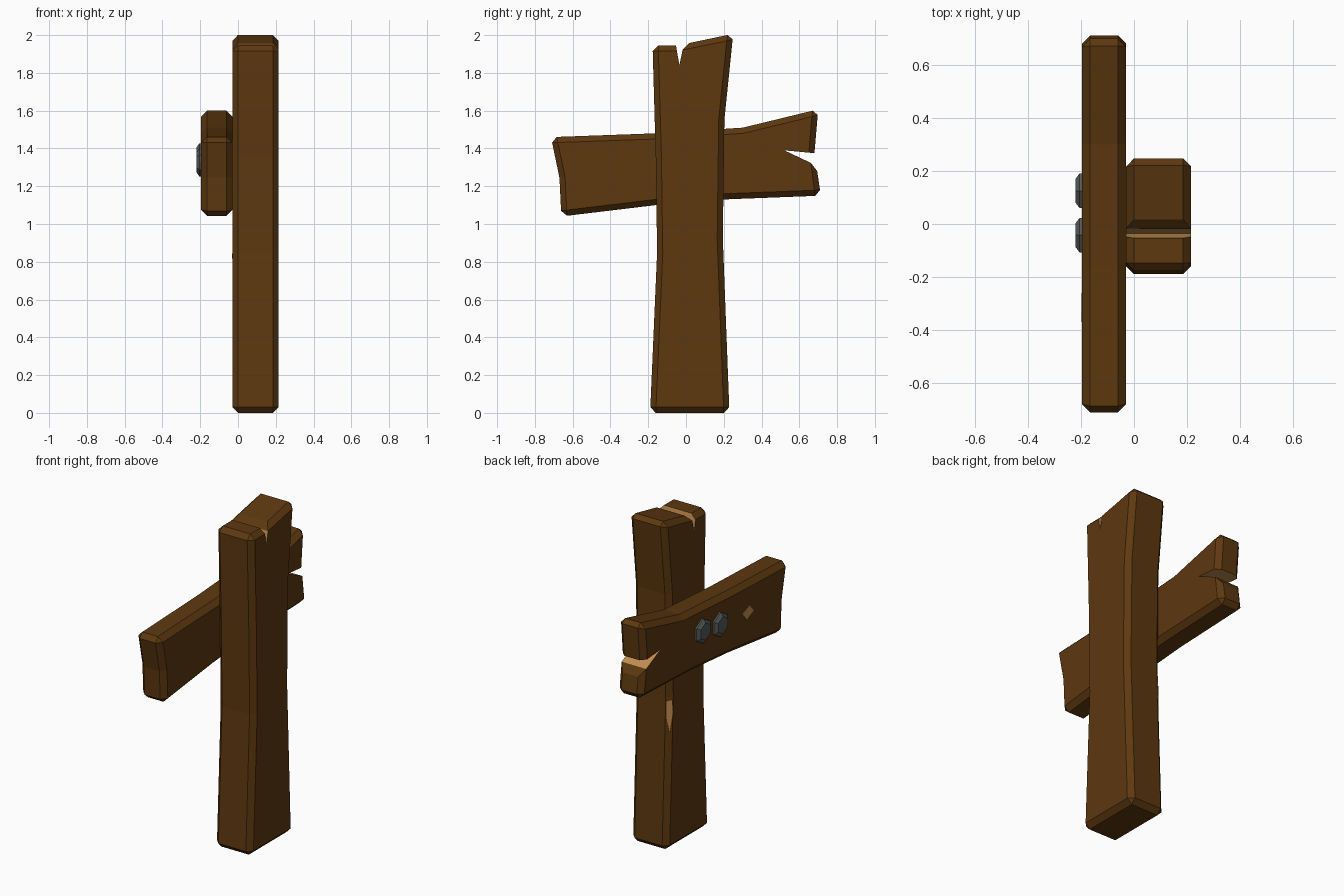
import bpy, bmesh, math
from mathutils import Vector, Matrix

if "Cube" in bpy.data.objects:
    bpy.data.objects.remove(bpy.data.objects["Cube"])


def material(name, rgb):
    m = bpy.data.materials.new(name)
    m.diffuse_color = (*rgb, 1)
    m.use_nodes = True
    m.node_tree.nodes["Principled BSDF"].inputs["Base Color"].default_value = m.diffuse_color
    return m


WOOD = material("dark_wood", (0.11, 0.04, 0.005))
RAW = material("raw_split_wood", (0.54, 0.27, 0.08))
IRON = material("grey_iron", (0.095, 0.1, 0.1))


def finish(name, bm, mats):
    bmesh.ops.recalc_face_normals(bm, faces=bm.faces[:])
    me = bpy.data.meshes.new(name)
    bm.to_mesh(me)
    bm.free()
    for m in mats:
        me.materials.append(m)
    ob = bpy.data.objects.new(name, me)
    bpy.context.collection.objects.link(ob)
    return ob


def plank(name, outline, x0, x1, split, corners, bevel=0.03):
    """Extrude a (y, z) outline along x; edges in split stay raw and sharp."""
    bm = bmesh.new()
    a = [bm.verts.new((x0, y, z)) for y, z in outline]
    b = [bm.verts.new((x1, y, z)) for y, z in outline]
    n = len(outline)
    bm.faces.new(a)
    bm.faces.new(b[::-1])
    for i in range(n):
        j = (i + 1) % n
        f = bm.faces.new((a[i], b[i], b[j], a[j]))
        f.material_index = 1 if i in split else 0
    bmesh.ops.recalc_face_normals(bm, faces=bm.faces[:])
    edges = []
    for i in range(n):
        j = (i + 1) % n
        if i not in split:
            edges += [bm.edges.get((a[i], a[j])), bm.edges.get((b[i], b[j]))]
        if i in corners:
            edges.append(bm.edges.get((a[i], b[i])))
    bmesh.ops.bevel(bm, geom=edges, offset=bevel, offset_type='OFFSET',
                    segments=1, affect='EDGES', profile=0.5, material=0,
                    clamp_overlap=True)
    return finish(name, bm, [WOOD, RAW])


def chip(name, pts, normal):
    """Thin patch of exposed wood, barely proud of the surface."""
    nv = Vector(normal).normalized()
    bm = bmesh.new()
    lo = [bm.verts.new(Vector(p) - nv * 0.003) for p in pts]
    hi = [bm.verts.new(Vector(p) + nv * 0.003) for p in pts]
    bm.faces.new(lo)
    bm.faces.new(hi[::-1])
    for i in range(len(pts)):
        j = (i + 1) % len(pts)
        bm.faces.new((lo[i], lo[j], hi[j], hi[i]))
    return finish(name, bm, [RAW])


# Upright post with a split in its top
post = [(-0.19, 0), (0.23, 0), (0.195, 0.92), (0.203, 1.55), (0.25, 2.007),
        (-0.012, 1.952), (-0.035, 1.84), (-0.053, 1.945), (-0.177, 1.945),
        (-0.16, 1.35), (-0.153, 0.85)]
plank("upright_post", post, -0.03, 0.215, {5, 6}, {0, 1, 4, 5, 8})

# Crossbar with a split at one end
bar = [(-0.66, 1.04), (-0.16, 1.10), (0.2, 1.13), (0.714, 1.15),
       (0.69, 1.31), (0.52, 1.39), (0.68, 1.375), (0.70, 1.607),
       (0.30, 1.51), (-0.16, 1.48), (-0.715, 1.46), (-0.67, 1.245)]
plank("crossbar", bar, -0.195, -0.03, {4, 5}, {0, 3, 4, 7, 10})

# Two hexagonal nail heads on the crossbar
for k, (y, z) in enumerate([(0.125, 1.352), (-0.042, 1.327)]):
    bm = bmesh.new()
    rings = []
    for x, r in [(-0.185, 0.075), (-0.205, 0.075), (-0.22, 0.052)]:
        rings.append([bm.verts.new((x, y + r * math.sin(i * math.pi / 3),
                                    z + r * math.cos(i * math.pi / 3)))
                      for i in range(6)])
    bm.faces.new(rings[0])
    bm.faces.new(rings[-1][::-1])
    for p, q in zip(rings, rings[1:]):
        for i in range(6):
            j = (i + 1) % 6
            bm.faces.new((p[i], p[j], q[j], q[i]))
    finish("nail_head_%d" % (k + 1), bm, [IRON])

# Diamond chip on the crossbar face
diamond = [(0.05, 0.01), (-0.02, 0.036), (-0.058, -0.007), (0.01, -0.04)]
chip("crossbar_chip", [(-0.195, -0.31 + dy, 1.295 + dz) for dy, dz in diamond],
     (-1, 0, 0))

# Long chip on the bevelled corner of the post (t runs across the bevel)
leaf = [(0.9, 0.90), (0.2, 0.90), (0.02, 0.83), (0.4, 0.71), (0.85, 0.80)]
chip("post_chip", [(-0.03 + 0.03 * t, 0.20 - 0.038 * z + 0.03 * t, z)
                   for t, z in leaf], (-1, 1, 0))
